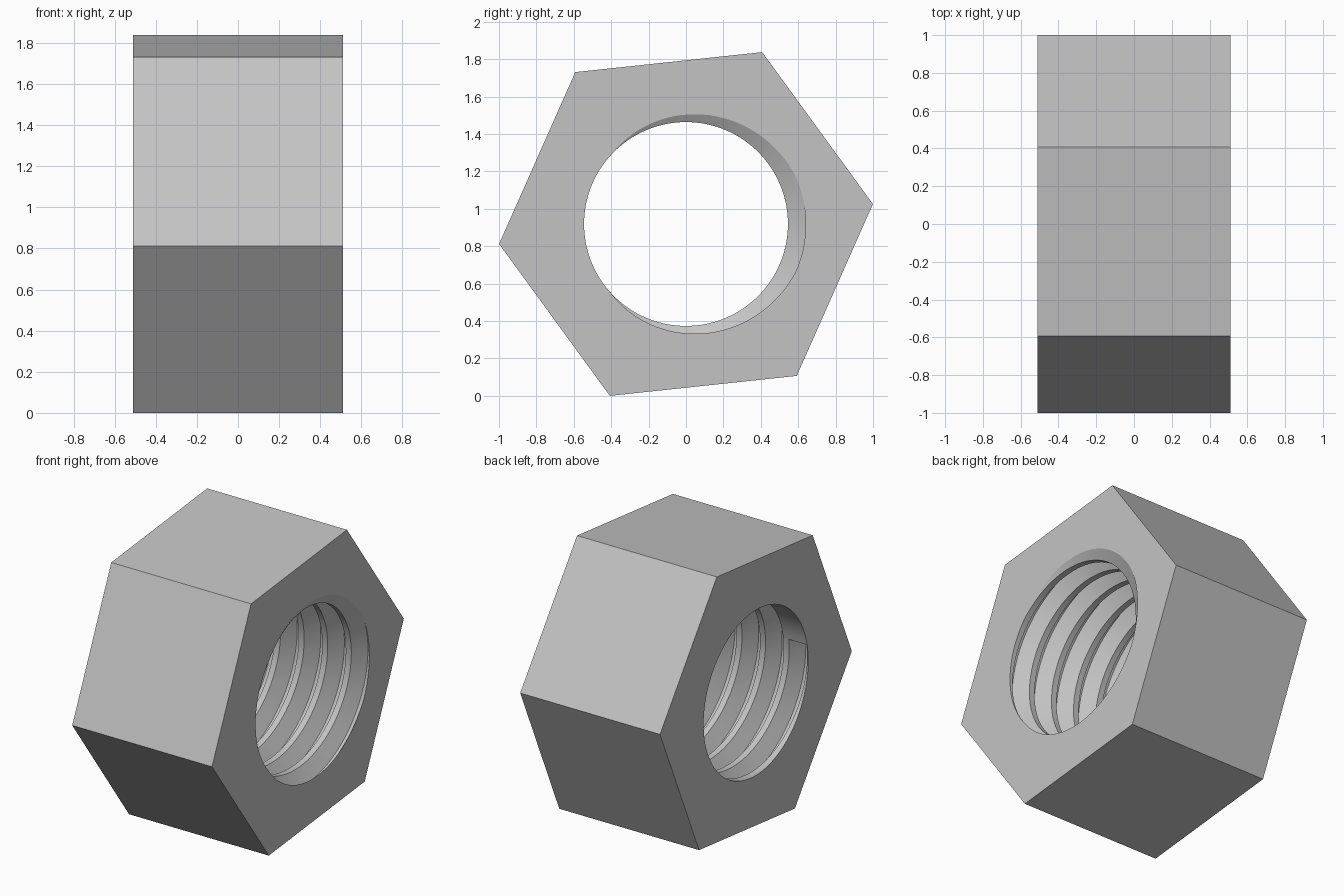
import bpy
import bmesh
import math

if "Cube" in bpy.data.objects:
    bpy.data.objects.remove(bpy.data.objects["Cube"], do_unlink=True)

# Main sizes: the nut's axis runs along x
HALF = 0.51
CENTRE_Z = 0.919
HEX_RADIUS = 1.005
HEX_TILT = math.radians(6.1)
MINOR = 0.545
DEPTH = 0.095
PITCH = 0.172
MOUTH = 0.066      # half width of the groove at the bore
ROOT = 0.011       # half width of the groove bottom
TURNS = 6
STEPS = 120        # bore segments
STEP = 2 * math.pi / STEPS
START = HEX_TILT + 54 * STEP
START_X = HALF - PITCH * (TURNS - START / (2 * math.pi))


def ring_point(x, r, angle):
    return (x, r * math.cos(angle), CENTRE_Z + r * math.sin(angle))


def bore_radius(x, centres):
    d = min(abs(x - c) for c in centres)
    return MINOR + DEPTH * max(0, min(1, (MOUTH - d) / (MOUTH - ROOT)))


bm = bmesh.new()

# Bore columns: the groove profile shifts along x as the angle grows
columns = []
for j in range(STEPS + 1):
    centres = [START_X + PITCH * (j / STEPS + k) for k in range(TURNS)]
    xs = [-HALF]
    for c in centres:
        xs += [c - MOUTH, c - ROOT, c + ROOT, c + MOUTH]
    xs.append(HALF)
    column = []
    for x in xs:
        x = max(-HALF, min(HALF, x))
        point = ring_point(x, bore_radius(x, centres), START + j * STEP)
        column.append(bm.verts.new(point))
    columns.append(column)

# Threaded wall
for a, b in zip(columns, columns[1:]):
    for i in range(len(a) - 1):
        bm.faces.new((a[i], a[i + 1], b[i + 1], b[i]))

# Blunt end where the groove starts
bm.faces.new(columns[0][1:5])

# Hexagonal sides and end faces
SIXTH = STEPS // 6
first = 6
corners = []
for m in range(6):
    angle = START + (first + m * SIXTH) * STEP
    corners.append([bm.verts.new(ring_point(x, HEX_RADIUS, angle)) for x in (-HALF, HALF)])
for m in range(6):
    a, b = corners[m], corners[(m + 1) % 6]
    bm.faces.new((a[0], b[0], b[1], a[1]))
    begin = first + m * SIXTH
    for end in (0, -1):
        arc = [columns[j % STEPS][end] for j in range(begin, begin + SIXTH + 1)]
        bm.faces.new([b[end], a[end]] + arc)

bmesh.ops.remove_doubles(bm, verts=bm.verts[:], dist=0.00002)
bmesh.ops.recalc_face_normals(bm, faces=bm.faces[:])

mesh = bpy.data.meshes.new("hex_nut")
bm.to_mesh(mesh)
bm.free()
nut = bpy.data.objects.new("hex_nut", mesh)
bpy.context.collection.objects.link(nut)

# Plain grey metal
grey = bpy.data.materials.new("light_grey")
grey.use_nodes = True
colour = (0.55, 0.55, 0.55, 1)
grey.diffuse_color = colour
grey.node_tree.nodes["Principled BSDF"].inputs["Base Color"].default_value = colour
mesh.materials.append(grey)

# Smooth bore with crisp edges
bpy.ops.object.select_all(action="DESELECT")
nut.select_set(True)
bpy.context.view_layer.objects.active = nut
bpy.ops.object.shade_smooth_by_angle(angle=math.radians(30))
